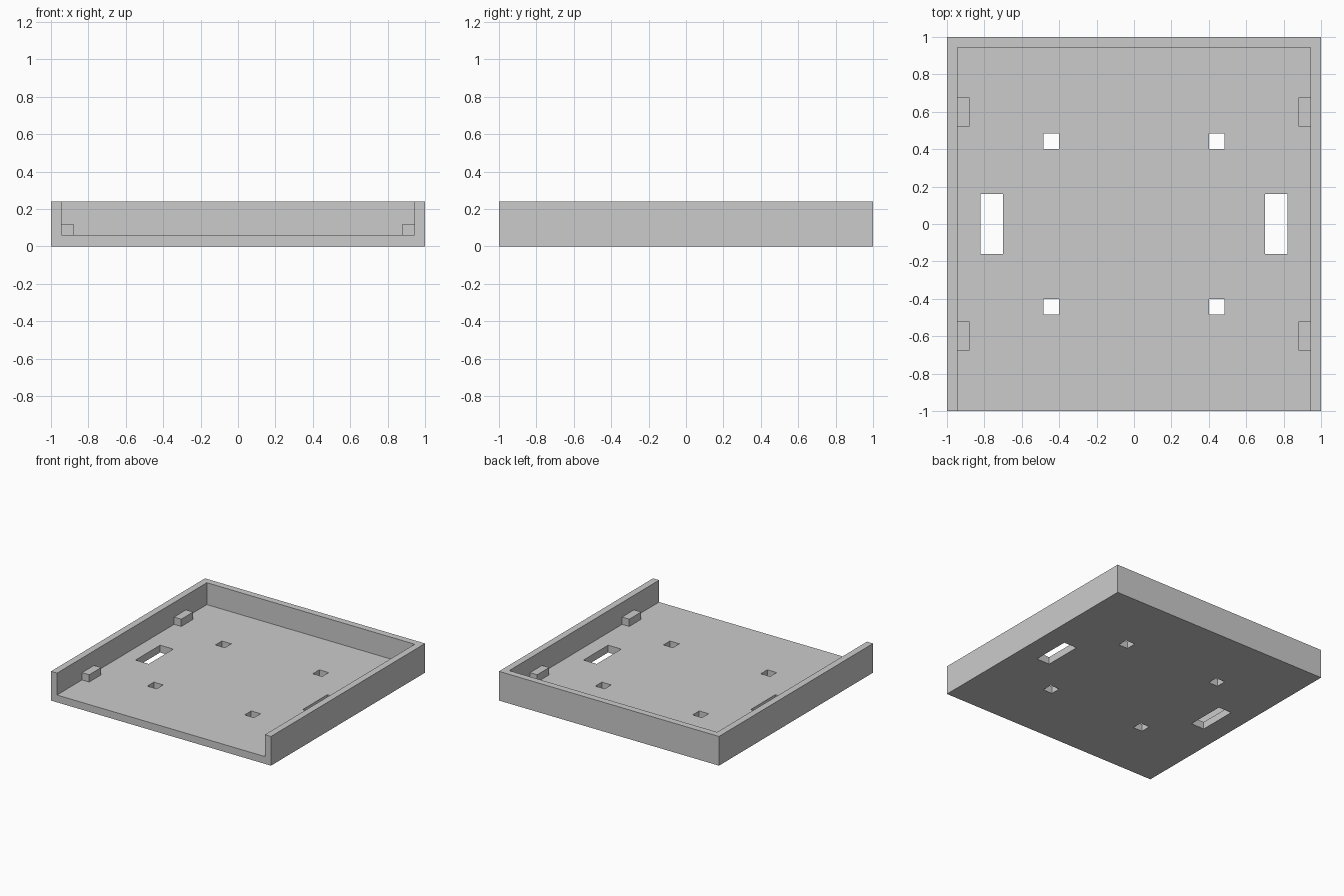
import bpy

cube = bpy.data.objects.get("Cube")
if cube:
    bpy.data.objects.remove(cube, do_unlink=True)

GREY = (0.6, 0.6, 0.6, 1)
HEIGHT, FLOOR, INNER = 0.24, 0.06, 0.945

grey = bpy.data.materials.new("plain grey")
grey.use_nodes = True
grey.diffuse_color = GREY
grey.node_tree.nodes["Principled BSDF"].inputs["Base Color"].default_value = GREY


def box(name, x, y, z):
    """Box from (min, max) ranges on each axis."""
    bpy.ops.mesh.primitive_cube_add(size=1)
    ob = bpy.context.object
    ob.name = ob.data.name = name
    for v in ob.data.vertices:
        v.co = [a + (c + 0.5) * (b - a) for c, (a, b) in zip(v.co, (x, y, z))]
    ob.data.materials.append(grey)
    return ob


def mirrored(span, side):
    return tuple(sorted(side * s for s in span))


def cut(target, cutter):
    mod = target.modifiers.new("cut", "BOOLEAN")
    mod.operation = "DIFFERENCE"
    mod.solver = "EXACT"
    mod.object = cutter
    bpy.context.view_layer.objects.active = target
    bpy.ops.object.modifier_apply(modifier=mod.name)
    bpy.data.objects.remove(cutter, do_unlink=True)


# Tray: solid block hollowed from the top and open at the front
tray = box("tray", (-1, 1), (-1, 1), (0, HEIGHT))
cut(tray, box("cavity", (-INNER, INNER), (-1.5, INNER), (FLOOR, 1)))

for side, side_name in ((1, "left"), (-1, "right")):
    # Long slot beside each wall
    cut(tray, box("slot", mirrored((0.70, 0.82), side), (-0.16, 0.16), (-0.5, 0.15)))
    for end, end_name in ((1, "back"), (-1, "front")):
        # Square mounting hole
        cut(tray, box("hole", mirrored((0.40, 0.485), side),
                      mirrored((0.40, 0.485), end), (-0.5, 0.15)))
        # Support lug on the floor against the wall
        box(f"{end_name}_{side_name}_lug", mirrored((0.88, INNER + 0.01), side),
            mirrored((0.52, 0.675), end), (FLOOR - 0.01, 0.12))
